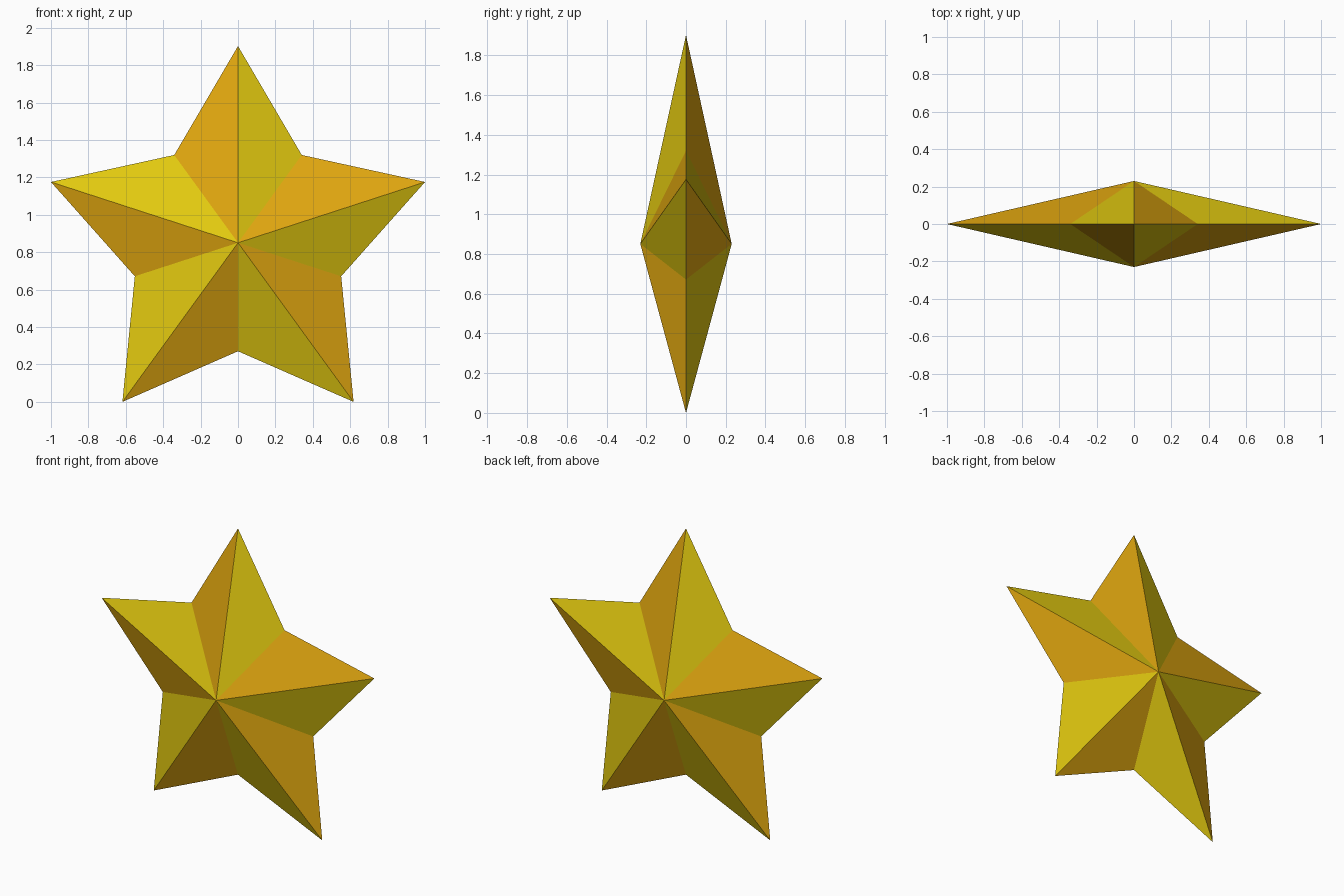
import bpy, bmesh, math

if "Cube" in bpy.data.objects:
    bpy.data.objects.remove(bpy.data.objects["Cube"])

OUTER, INNER, DEPTH = 1.0515, 0.58, 0.23
CENTRE_Z = OUTER * math.cos(math.radians(36))


def material(name, rgb):
    m = bpy.data.materials.new(name)
    m.diffuse_color = (*rgb, 1.0)
    m.use_nodes = True
    m.node_tree.nodes["Principled BSDF"].inputs["Base Color"].default_value = m.diffuse_color
    return m


mesh = bpy.data.meshes.new("faceted_star")
star = bpy.data.objects.new("faceted_star", mesh)
bpy.context.collection.objects.link(star)
mesh.materials.append(material("yellow_gold", (0.76, 0.584, 0.005)))
mesh.materials.append(material("orange_gold", (0.76, 0.392, 0.005)))

bm = bmesh.new()

# Star outline, clockwise seen from the front, starting at the top tip
ring = []
for i in range(10):
    r = OUTER if i % 2 == 0 else INNER
    a = math.radians(36 * i)
    ring.append(bm.verts.new((r * math.sin(a), 0, CENTRE_Z + r * math.cos(a))))

# Front and back peaks, each joined to the outline by ten facets
front = bm.verts.new((0, -DEPTH, CENTRE_Z))
back = bm.verts.new((0, DEPTH, CENTRE_Z))
for i in range(10):
    a, b = ring[i], ring[(i + 1) % 10]
    # Colours alternate; the back is the front turned half round
    bm.faces.new((front, b, a)).material_index = i % 2
    bm.faces.new((back, a, b)).material_index = 1 - i % 2

bmesh.ops.recalc_face_normals(bm, faces=bm.faces)
bm.to_mesh(mesh)
bm.free()
